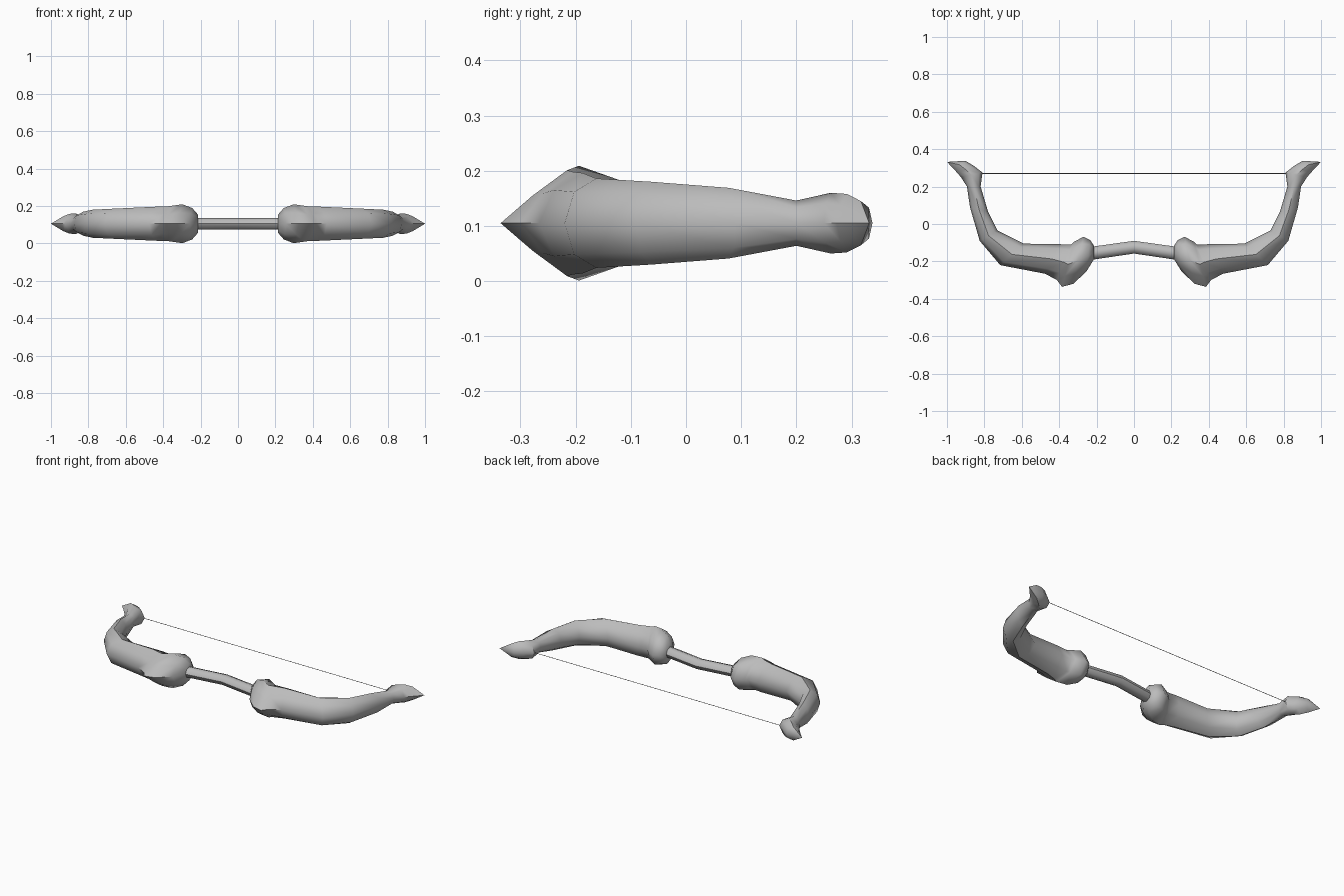
import bpy, bmesh, math
from mathutils import Vector

if "Cube" in bpy.data.objects:
    bpy.data.objects.remove(bpy.data.objects["Cube"])

ZC = 0.105  # mid-plane height

grey = bpy.data.materials.new("plain grey")
grey.diffuse_color = (0.5, 0.5, 0.5, 1)
grey.use_nodes = True
grey.node_tree.nodes["Principled BSDF"].inputs["Base Color"].default_value = grey.diffuse_color


def ring(ix, iy, ox, oy, h, diag):
    """Eight-sided section from an inner point to an outer point, half-height h."""
    a, b = Vector((ix, iy, ZC)), Vector((ox, oy, ZC))
    c, r = (a + b) / 2, (a - b) / 2
    up = Vector((0, 0, h))
    d = diag
    uv = [(1, 0), (0.7, 0.7), (0, 1), (-d, d), (-1, 0), (-d, -d), (0, -1), (0.7, -0.7)]
    return [c + r * u + up * v for u, v in uv]


def loft(name, rings, tip=None, side=1, angle=50):
    bm = bmesh.new()
    rows = [[bm.verts.new((p.x * side, p.y, p.z)) for p in r] for r in rings]
    n = len(rows[0])
    for r0, r1 in zip(rows, rows[1:]):
        for i in range(n):
            j = (i + 1) % n
            bm.faces.new((r0[i], r0[j], r1[j], r1[i]))
    bm.faces.new(rows[0])
    if tip:
        t = bm.verts.new((tip[0] * side, tip[1], ZC))
        for i in range(n):
            bm.faces.new((rows[-1][i], rows[-1][(i + 1) % n], t))
    else:
        bm.faces.new(rows[-1])
    bmesh.ops.recalc_face_normals(bm, faces=bm.faces)
    me = bpy.data.meshes.new(name)
    bm.to_mesh(me)
    bm.free()
    me.materials.append(grey)
    ob = bpy.data.objects.new(name, me)
    bpy.context.collection.objects.link(ob)
    bpy.ops.object.select_all(action='DESELECT')
    ob.select_set(True)
    bpy.context.view_layer.objects.active = ob
    bpy.ops.object.shade_smooth_by_angle(angle=math.radians(angle))
    return ob


# Limbs: inner x, inner y, outer x, outer y, half-height, outer roundness
sections = [
    (0.215, -0.115, 0.215, -0.190, 0.050, 0.70),
    (0.235, -0.085, 0.255, -0.255, 0.084, 0.66),
    (0.270, -0.068, 0.325, -0.320, 0.104, 0.56),
    (0.320, -0.095, 0.385, -0.336, 0.096, 0.52),
    (0.335, -0.110, 0.412, -0.300, 0.093, 0.58),
    (0.400, -0.108, 0.475, -0.266, 0.091, 0.66),
    (0.590, -0.105, 0.715, -0.220, 0.081, 0.70),
    (0.730, -0.035, 0.825, -0.090, 0.075, 0.70),
    (0.780, 0.065, 0.877, 0.090, 0.064, 0.70),
    (0.820, 0.200, 0.893, 0.200, 0.041, 0.70),
    (0.810, 0.275, 0.925, 0.250, 0.055, 0.66),
    (0.855, 0.310, 0.945, 0.273, 0.053, 0.62),
    (0.902, 0.338, 0.965, 0.296, 0.040, 0.60),
]
for label, side in (("right", 1), ("left", -1)):
    loft(label + "_limb", [ring(*s) for s in sections], tip=(1.0, 0.332), side=side)

# Grip, slightly bent in the middle
grip = [(-0.23, -0.122, -0.23, -0.192), (0, -0.09, 0, -0.158), (0.23, -0.122, 0.23, -0.192)]
loft("grip", [ring(*g, 0.031, 0.7) for g in grip])

# Bow string between the limb tips
loft("string", [ring(x, 0.2715, x, 0.2685, 0.0015, 0.7) for x in (-0.83, 0.83)])
